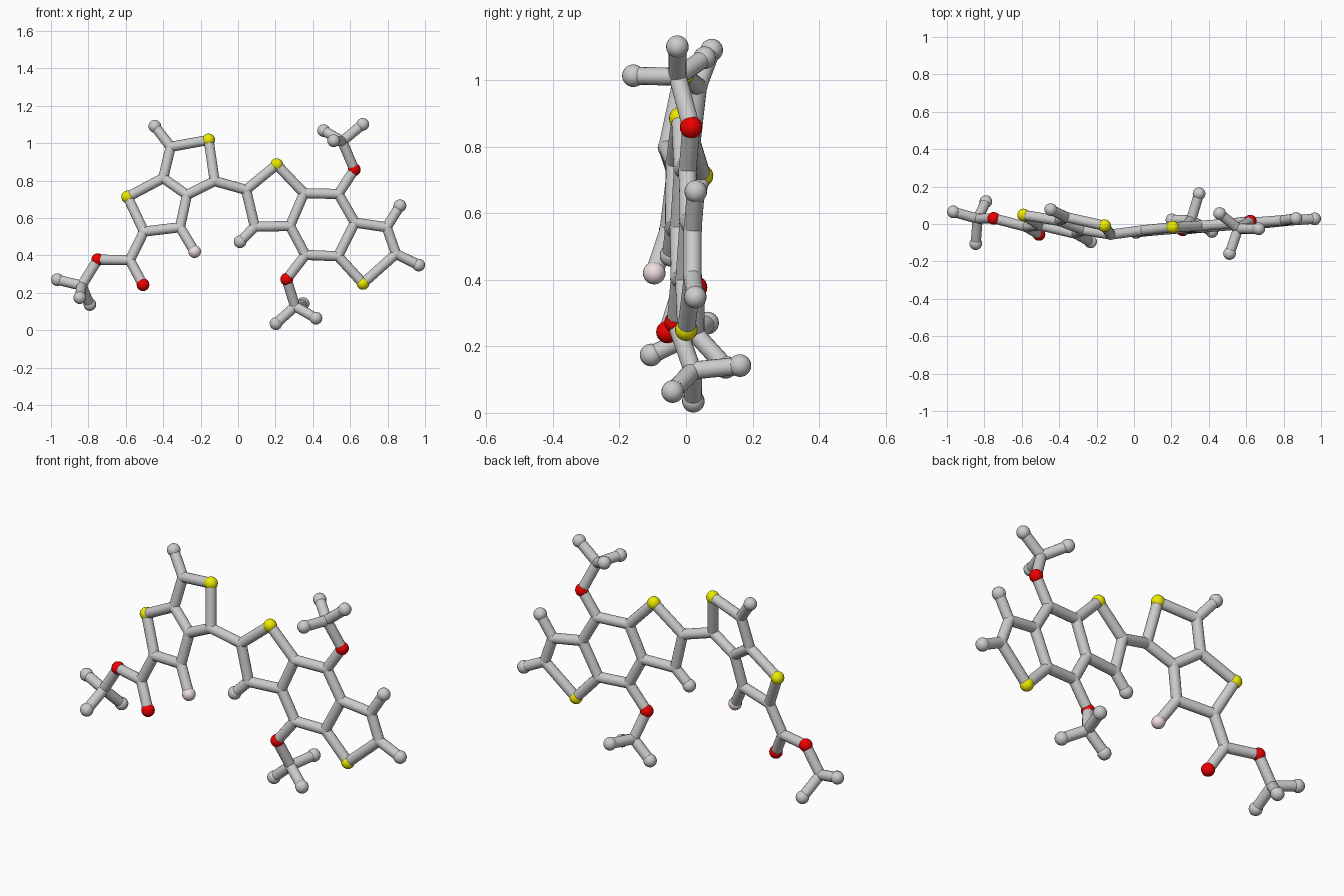
import bpy, bmesh
from mathutils import Vector

if "Cube" in bpy.data.objects:
    bpy.data.objects.remove(bpy.data.objects["Cube"])

BALL, ROD, JOINT = 0.034, 0.027, 0.0285


def material(name, rgb):
    m = bpy.data.materials.new(name)
    m.diffuse_color = (*rgb, 1)
    m.use_nodes = True
    m.node_tree.nodes["Principled BSDF"].inputs["Base Color"].default_value = m.diffuse_color
    return m


KINDS = {
    "C": ("carbon_ball", None),
    "S": ("sulfur_ball", material("yellow", (0.85, 0.83, 0.0))),
    "O": ("oxygen_ball", material("red", (0.85, 0.0, 0.0))),
    "F": ("fluorine_ball", material("pale_pink", (0.88, 0.72, 0.74))),
}


# Each half of the molecule is nearly flat: depth follows a tilted plane
def left_plane(x, z):
    return -0.229 - 0.257 * x + 0.176 * z


def right_plane(x, z):
    return -0.06 + 0.08 * x + 0.03 * z


# Flat atoms as (x, z)
left = {
    "C1": (-0.445, 1.09), "C2": (-0.36, 0.98), "S1": (-0.157, 1.017),
    "C3": (-0.125, 0.797), "C4": (-0.273, 0.723), "C5": (-0.40, 0.813),
    "S2": (-0.59, 0.712), "C6": (-0.503, 0.527), "C7": (-0.31, 0.55),
    "F1": (-0.232, 0.42), "C8": (-0.578, 0.374), "O1": (-0.508, 0.243),
    "O2": (-0.75, 0.377),
}
right = {
    "C9": (0.043, 0.75), "C10": (0.09, 0.553), "C11": (0.011, 0.473),
    "S3": (0.207, 0.885), "C12": (0.353, 0.732), "C13": (0.278, 0.557),
    "C14": (0.537, 0.728), "C15": (0.625, 0.575), "C16": (0.535, 0.395),
    "C17": (0.36, 0.402), "S4": (0.668, 0.25), "C18": (0.845, 0.408),
    "C19": (0.795, 0.55), "C20": (0.866, 0.665), "C21": (0.966, 0.348),
    "O3": (0.26, 0.272), "O4": (0.622, 0.858),
}
# Branching end groups as (x, y, z)
atoms = {
    "C30": (-0.836, 0.028, 0.238), "C31": (-0.966, 0.065, 0.27),
    "C32": (-0.792, 0.12, 0.137), "C33": (-0.846, -0.105, 0.174),
    "C40": (0.305, 0.02, 0.127), "C41": (0.203, 0.022, 0.035),
    "C42": (0.417, -0.04, 0.064), "C43": (0.348, 0.162, 0.142),
    "C50": (0.557, -0.025, 1.01), "C51": (0.458, 0.056, 1.067),
    "C52": (0.667, -0.026, 1.10), "C53": (0.511, -0.158, 1.013),
}
for group, plane in ((left, left_plane), (right, right_plane)):
    for key, (x, z) in group.items():
        atoms[key] = (x, plane(x, z), z)
atoms = {k: Vector(v) for k, v in atoms.items()}

# Bond chains, each linking consecutive atoms
chains = """C1 C2 S1 C3 C4 C5 C2
C5 S2 C6 C7 C4
C7 F1
C6 C8 O1
C8 O2 C30 C31
C32 C30 C33
C3 C9 S3 C12 C13 C10 C9
C10 C11
C12 C14 C15 C16 C17 C13
C15 C19 C18 S4 C16
C19 C20
C18 C21
C17 O3 C40 C41
C42 C40 C43
C14 O4 C50 C51
C52 C50 C53"""
bonds = []
for line in chains.splitlines():
    names = line.split()
    bonds += zip(names, names[1:])


def add_object(name, bm, mat=None):
    for f in bm.faces:
        f.smooth = True
    mesh = bpy.data.meshes.new(name)
    bm.to_mesh(mesh)
    bm.free()
    if mat:
        mesh.materials.append(mat)
    ob = bpy.data.objects.new(name, mesh)
    bpy.context.collection.objects.link(ob)
    return ob


# Balls: full size for chain ends and coloured atoms, slim at inner joints
for key, pos in atoms.items():
    name, mat = KINDS[key[0]]
    links = sum(key in b for b in bonds)
    inner = key[0] == "C" and links > 1
    bm = bmesh.new()
    bmesh.ops.create_uvsphere(bm, u_segments=20, v_segments=12,
                              radius=JOINT if inner else BALL)
    add_object("carbon_joint" if inner else name, bm, mat).location = pos

# Rods
for a, b in bonds:
    d = atoms[b] - atoms[a]
    bm = bmesh.new()
    bmesh.ops.create_cone(bm, cap_ends=False, segments=16,
                          radius1=ROD, radius2=ROD, depth=d.length)
    ob = add_object("bond_rod", bm)
    ob.location = (atoms[a] + atoms[b]) / 2
    ob.rotation_mode = 'QUATERNION'
    ob.rotation_quaternion = d.to_track_quat('Z', 'Y')
